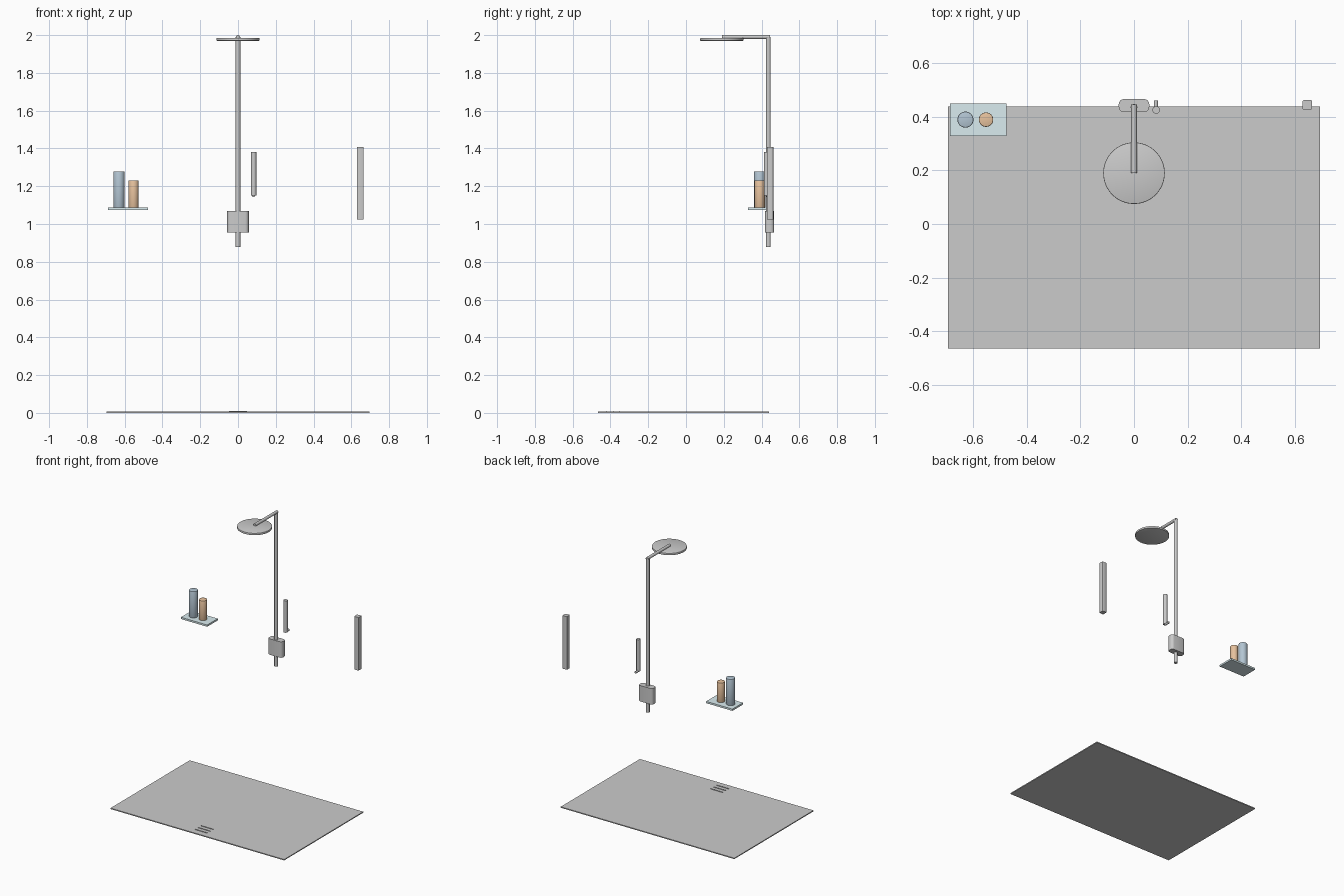
import bpy, bmesh
from mathutils import Vector

if "Cube" in bpy.data.objects:
    bpy.data.objects.remove(bpy.data.objects["Cube"])


def material(name, rgb):
    m = bpy.data.materials.new(name)
    m.diffuse_color = (*rgb, 1)
    m.use_nodes = True
    m.node_tree.nodes["Principled BSDF"].inputs["Base Color"].default_value = m.diffuse_color
    return m


def finish(name, bm, mat=None, smooth=True):
    mesh = bpy.data.meshes.new(name)
    bm.normal_update()
    bm.to_mesh(mesh)
    bm.free()
    ob = bpy.data.objects.new(name, mesh)
    bpy.context.collection.objects.link(ob)
    if mat:
        mesh.materials.append(mat)
    if smooth:
        bpy.ops.object.select_all(action='DESELECT')
        ob.select_set(True)
        bpy.context.view_layer.objects.active = ob
        bpy.ops.object.shade_smooth_by_angle()
    return ob


def box(name, lo, hi, mat=None, round_z=0.0, segs=4):
    """Box between two corners; round_z rounds its upright edges."""
    bm = bmesh.new()
    bmesh.ops.create_cube(bm, size=1)
    for v in bm.verts:
        v.co = Vector([l + (c + 0.5) * (h - l) for c, l, h in zip(v.co, lo, hi)])
    if round_z:
        edges = [e for e in bm.edges
                 if abs(e.verts[0].co.z - e.verts[1].co.z) > 1e-4]
        bmesh.ops.bevel(bm, geom=edges, offset=round_z, segments=segs,
                        profile=0.5, affect='EDGES')
    return finish(name, bm, mat, smooth=bool(round_z))


def rod(name, a, b, r, mat=None, sides=24, edge=0.0):
    """Cylinder from a to b; edge softens both rims."""
    a, b = Vector(a), Vector(b)
    bm = bmesh.new()
    bmesh.ops.create_cone(bm, cap_ends=True, segments=sides, radius1=r,
                          radius2=r, depth=(b - a).length)
    if edge:
        rims = [e for e in bm.edges
                if abs(e.verts[0].co.z - e.verts[1].co.z) < 1e-5]
        bmesh.ops.bevel(bm, geom=rims, offset=edge, segments=2,
                        profile=0.5, affect='EDGES')
    rot = Vector((0, 0, 1)).rotation_difference(b - a).to_matrix()
    for v in bm.verts:
        v.co = rot @ v.co + (a + b) / 2
    return finish(name, bm, mat)


glass = material("shelf_glass", (0.70, 0.84, 0.87))
blue = material("blue_bottle", (0.45, 0.56, 0.65))
orange = material("orange_bottle", (0.80, 0.54, 0.34))

# Shower floor with three drain slats
box("shower_tray", (-0.695, -0.465, 0), (0.695, 0.44, 0.007))
for i in range(3):
    y = -0.419 + i * 0.034
    box(f"drain_slat_{i + 1}", (-0.048, y - 0.002, 0.005), (0.048, y + 0.002, 0.011))

# Riser pipe, arm and rain head
rod("riser_pipe", (0, 0.436, 0.878), (0, 0.436, 1.99), 0.0125)
rod("shower_arm", (0, 0.19, 1.99), (0, 0.446, 1.99), 0.0105)
rod("rain_head", (0, 0.19, 1.97), (0, 0.19, 1.985), 0.115, sides=64, edge=0.003)

# Mixer valve body
box("mixer_valve", (-0.057, 0.418, 0.955), (0.057, 0.467, 1.07), round_z=0.019)

# Hand shower stick and its wall pin
rod("hand_shower", (0.083, 0.426, 1.15), (0.083, 0.426, 1.38), 0.014)
rod("hand_shower_pin", (0.082, 0.426, 1.151), (0.082, 0.462, 1.151), 0.008)

# Grab bar on the right
box("grab_bar", (0.63, 0.428, 1.024), (0.665, 0.463, 1.408), round_z=0.004, segs=2)

# Shelf with two bottles
box("shelf", (-0.687, 0.329, 1.074), (-0.477, 0.45, 1.087), glass)
rod("tall_bottle", (-0.63, 0.39, 1.086), (-0.63, 0.39, 1.278), 0.03, blue, 32, 0.004)
rod("short_bottle", (-0.553, 0.39, 1.086), (-0.553, 0.39, 1.23), 0.027, orange, 32, 0.003)
